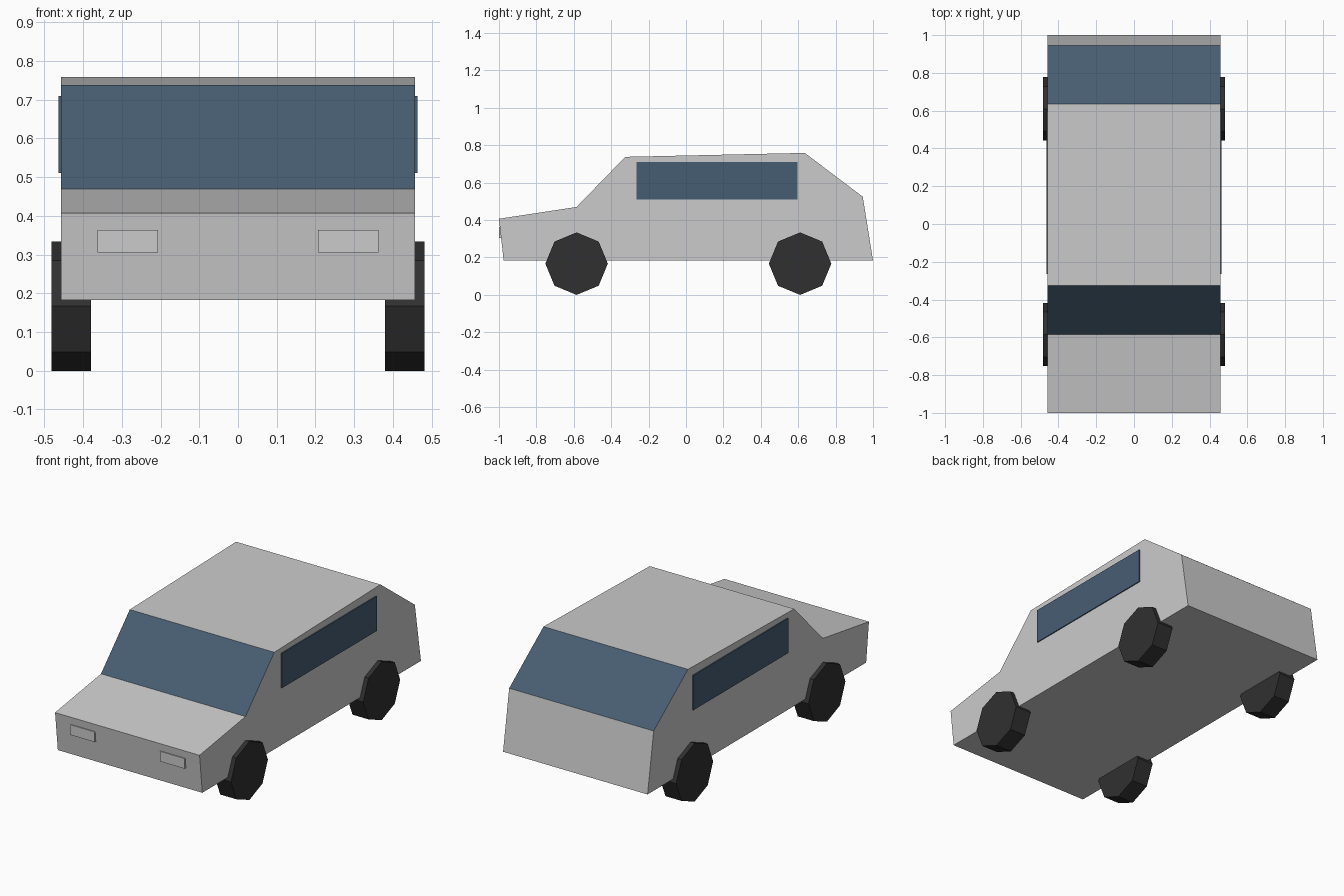
import bpy, bmesh, math
from mathutils import Matrix

if "Cube" in bpy.data.objects:
    bpy.data.objects.remove(bpy.data.objects["Cube"])


def material(name, rgb):
    m = bpy.data.materials.new(name)
    m.diffuse_color = (*rgb, 1)
    m.use_nodes = True
    m.node_tree.nodes["Principled BSDF"].inputs["Base Color"].default_value = m.diffuse_color
    return m


PAINT = material("grey paint", (0.60, 0.60, 0.60))
GLASS = material("blue glass", (0.062, 0.110, 0.168))
RUBBER = material("black rubber", (0.030, 0.030, 0.030))


def make_object(name, bm, *mats):
    bmesh.ops.recalc_face_normals(bm, faces=bm.faces)
    mesh = bpy.data.meshes.new(name)
    bm.to_mesh(mesh)
    bm.free()
    for m in mats:
        mesh.materials.append(m)
    obj = bpy.data.objects.new(name, mesh)
    bpy.context.collection.objects.link(obj)
    return obj


def box(name, lo, hi, mat):
    bm = bmesh.new()
    bmesh.ops.create_cube(bm, size=1)
    for v in bm.verts:
        v.co = [(a + b) / 2 + c * (b - a) for a, b, c in zip(lo, hi, v.co)]
    return make_object(name, bm, mat)


# Body: side profile (y, z) extruded across the width
HALF = 0.457
profile = [(-0.975, 0.183), (-1.0, 0.407), (-0.585, 0.47), (-0.325, 0.738),
           (0.635, 0.759), (0.945, 0.525), (1.0, 0.183)]
bm = bmesh.new()
side = bm.faces.new([bm.verts.new((-HALF, y, z)) for y, z in profile])
ext = bmesh.ops.extrude_face_region(bm, geom=[side], use_keep_orig=True)
moved = [g for g in ext["geom"] if isinstance(g, bmesh.types.BMVert)]
bmesh.ops.translate(bm, vec=(2 * HALF, 0, 0), verts=moved)
bmesh.ops.recalc_face_normals(bm, faces=bm.faces)
# Windscreen and rear window: the steep faces that point upwards
for f in bm.faces:
    f.material_index = int(0.5 < f.normal.z < 0.9)
make_object("body", bm, PAINT, GLASS)

for sign, label in ((-1, "left"), (1, "right")):
    # Side window plate
    xs = sorted((sign * 0.455, sign * 0.463))
    box(f"{label}_side_window", (xs[0], -0.265, 0.511), (xs[1], 0.595, 0.71), GLASS)

    # Headlight block
    xs = sorted((sign * 0.207, sign * 0.363))
    box(f"{label}_headlight", (xs[0], -1.0, 0.305), (xs[1], -0.97, 0.363), PAINT)

    # Eight-sided wheels
    for y, end in ((-0.585, "front"), (0.61, "rear")):
        bm = bmesh.new()
        bmesh.ops.create_cone(
            bm, cap_ends=True, segments=8, radius1=0.167, radius2=0.167, depth=0.102,
            matrix=Matrix.Translation((sign * 0.431, y, 0.167))
            @ Matrix.Rotation(math.pi / 2, 4, 'Y'))
        make_object(f"{end}_{label}_wheel", bm, RUBBER)
